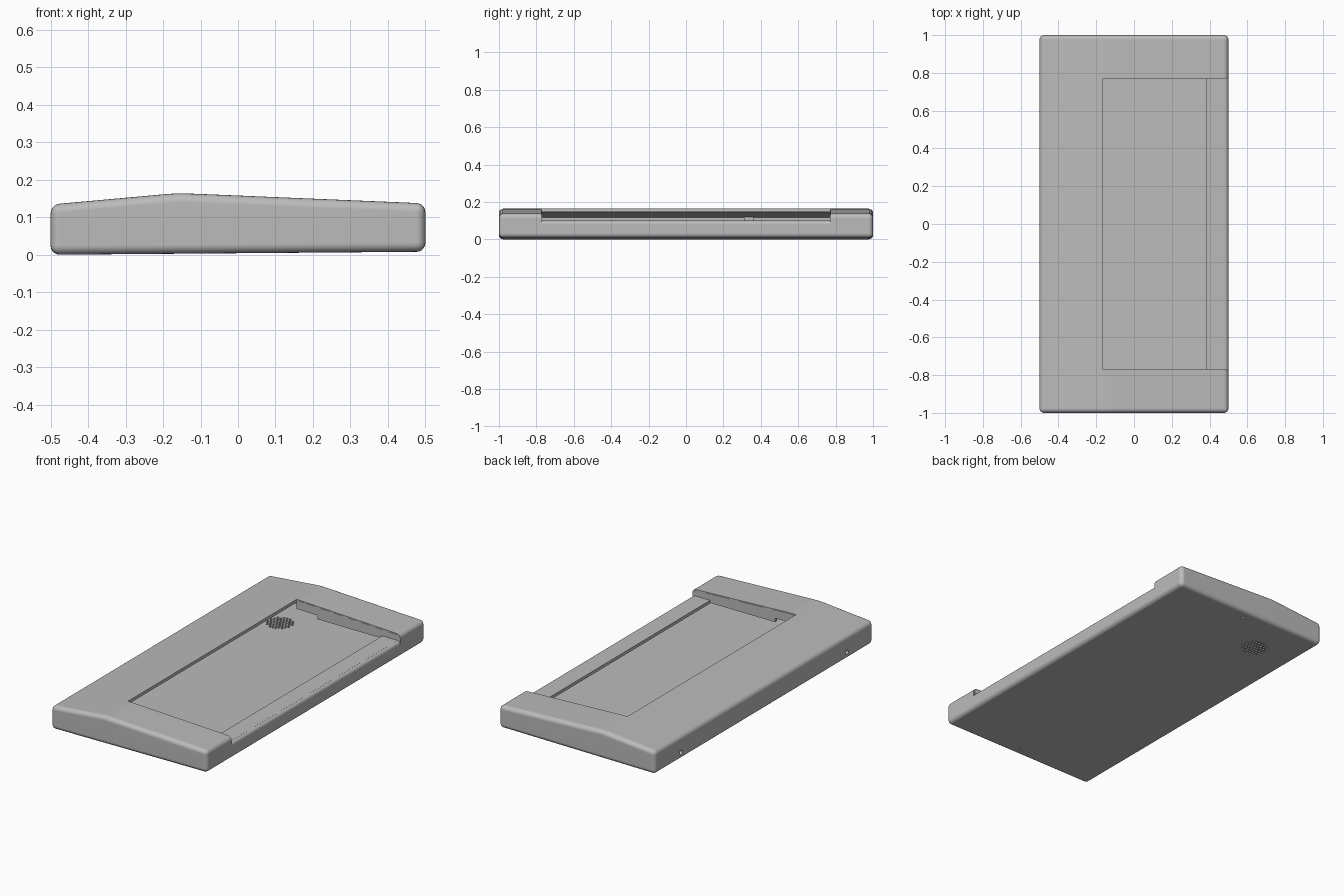
import bpy, bmesh, math
from mathutils import Matrix, Vector

cube = bpy.data.objects.get("Cube")
if cube:
    bpy.data.objects.remove(cube, do_unlink=True)

grey = bpy.data.materials.new("plain grey")
grey.use_nodes = True
grey.diffuse_color = (0.5, 0.5, 0.5, 1)
grey.node_tree.nodes["Principled BSDF"].inputs["Base Color"].default_value = (0.5, 0.5, 0.5, 1)


def finish(name, bm):
    bmesh.ops.recalc_face_normals(bm, faces=bm.faces)
    mesh = bpy.data.meshes.new(name)
    bm.to_mesh(mesh)
    bm.free()
    mesh.materials.append(grey)
    obj = bpy.data.objects.new(name, mesh)
    bpy.context.collection.objects.link(obj)
    return obj


def prism(name, profile, y0, y1):
    """Extrude an x-z profile along y."""
    bm = bmesh.new()
    face = bm.faces.new([bm.verts.new((x, y0, z)) for x, z in profile])
    ext = bmesh.ops.extrude_face_region(bm, geom=[face])
    moved = [v for v in ext["geom"] if isinstance(v, bmesh.types.BMVert)]
    bmesh.ops.translate(bm, verts=moved, vec=(0, y1 - y0, 0))
    return finish(name, bm)


def box(name, x0, x1, y0, y1, z0, z1):
    return prism(name, [(x0, z0), (x1, z0), (x1, z1), (x0, z1)], y0, y1)


def pegs(name, centres, radius, depth, sides, axis="Z"):
    bm = bmesh.new()
    turn = Matrix.Rotation(math.pi / 2, 4, "Y") if axis == "X" else Matrix()
    for c in centres:
        bmesh.ops.create_cone(bm, cap_ends=True, segments=sides, radius1=radius, radius2=radius,
                              depth=depth, matrix=Matrix.Translation(Vector(c)) @ turn)
    return finish(name, bm)


def apply(obj, mod):
    bpy.context.view_layer.objects.active = obj
    bpy.ops.object.modifier_apply(modifier=mod.name)


def bevel(obj, width, segments):
    mod = obj.modifiers.new("round", "BEVEL")
    mod.width, mod.segments = width, segments
    mod.limit_method, mod.angle_limit = "ANGLE", math.radians(30)
    apply(obj, mod)


def cut(obj, cutter):
    mod = obj.modifiers.new("cut", "BOOLEAN")
    mod.operation, mod.solver, mod.object = "DIFFERENCE", "EXACT", cutter
    apply(obj, mod)
    bpy.data.objects.remove(cutter, do_unlink=True)


def smooth(obj):
    bpy.ops.object.select_all(action="DESELECT")
    obj.select_set(True)
    bpy.context.view_layer.objects.active = obj
    bpy.ops.object.shade_smooth_by_angle(angle=math.radians(30))
    obj.modifiers.new("even shading", "WEIGHTED_NORMAL").keep_sharp = True


WALL = 0.018
LEDGE_Z, LEDGE_X = 0.10, 0.385
WIN_X, WIN_Y = -0.165, 0.772

# Outer body with a low ridge across the top
top = [(0.5, 0.137), (-0.11, 0.1625), (-0.16, 0.164), (-0.2, 0.161), (-0.5, 0.134)]
shell = prism("case_shell", [(-0.5, 0), (0.5, 0.008)] + top, -1, 1)
bevel(shell, 0.024, 5)

# Hollow interior
inside = 0.5 - WALL
hollow = [(-inside, WALL), (inside, WALL + 0.008)]
hollow += [(max(-inside, min(inside, x)), z - WALL) for x, z in top]
cut(shell, prism("hollow_cutter", hollow, -1 + WALL, 1 - WALL))

# Window in the top, and the open notch with a rounded outer edge
cut(shell, box("window_cutter", WIN_X, LEDGE_X + 0.01, -WIN_Y, WIN_Y, 0.09, 0.3))
r = 0.02
arc = [(0.5 - r + r * math.sin(a), LEDGE_Z - r + r * math.cos(a))
       for a in (math.pi / 2 * i / 5 for i in range(6))]
cut(shell, prism("notch_cutter", [(0.3, 0.3), (0.3, LEDGE_Z)] + arc
                 + [(0.6, LEDGE_Z - r), (0.6, 0.3)], -WIN_Y, WIN_Y))

# Round speaker grille in the floor
step, reach = 0.019, 0.075
holes = []
for row in range(-5, 6):
    for col in range(-5, 6):
        x, y = (col + row % 2 / 2) * step, row * step * 0.866
        if math.hypot(x, y) < reach:
            holes.append((x - 0.245, y + 0.735, 0.01))
cut(shell, pegs("grille_cutter", holes, 0.0065, 0.06, 8))

# Screw holes in the floor and round holes in the long side
cut(shell, pegs("screw_cutter", [(0.015, s * 0.945, 0.01) for s in (-1, 1)], 0.008, 0.06, 16))
cut(shell, pegs("side_hole_cutter", [(-0.5, s * 0.76, 0.04) for s in (-1, 1)], 0.013, 0.08, 20, "X"))
smooth(shell)

# Low ledge along the open side
box("open_side_ledge", LEDGE_X, inside + 0.001, -WIN_Y - 0.015, WIN_Y + 0.015,
    LEDGE_Z - WALL, LEDGE_Z)

# Ribs under both short edges of the window
for side, label in ((-1, "front"), (1, "back")):
    y0, y1 = sorted((side * (WIN_Y - 0.001), side * (WIN_Y + WALL)))
    prism(label + "_window_rib",
          [(WIN_X, 0.11), (LEDGE_X, LEDGE_Z - 0.002), (0.492, LEDGE_Z - 0.002),
           (0.492, 0.130), (-0.11, 0.157), (WIN_X, 0.158)], y0, y1)
    box(label + "_screen_rail", -0.03, LEDGE_X, y0, y1, 0.085, 0.112)

# Small block on the inner long wall
box("inner_block", -inside - 0.002, -0.44, 0.31, 0.36, 0.10, 0.128)
